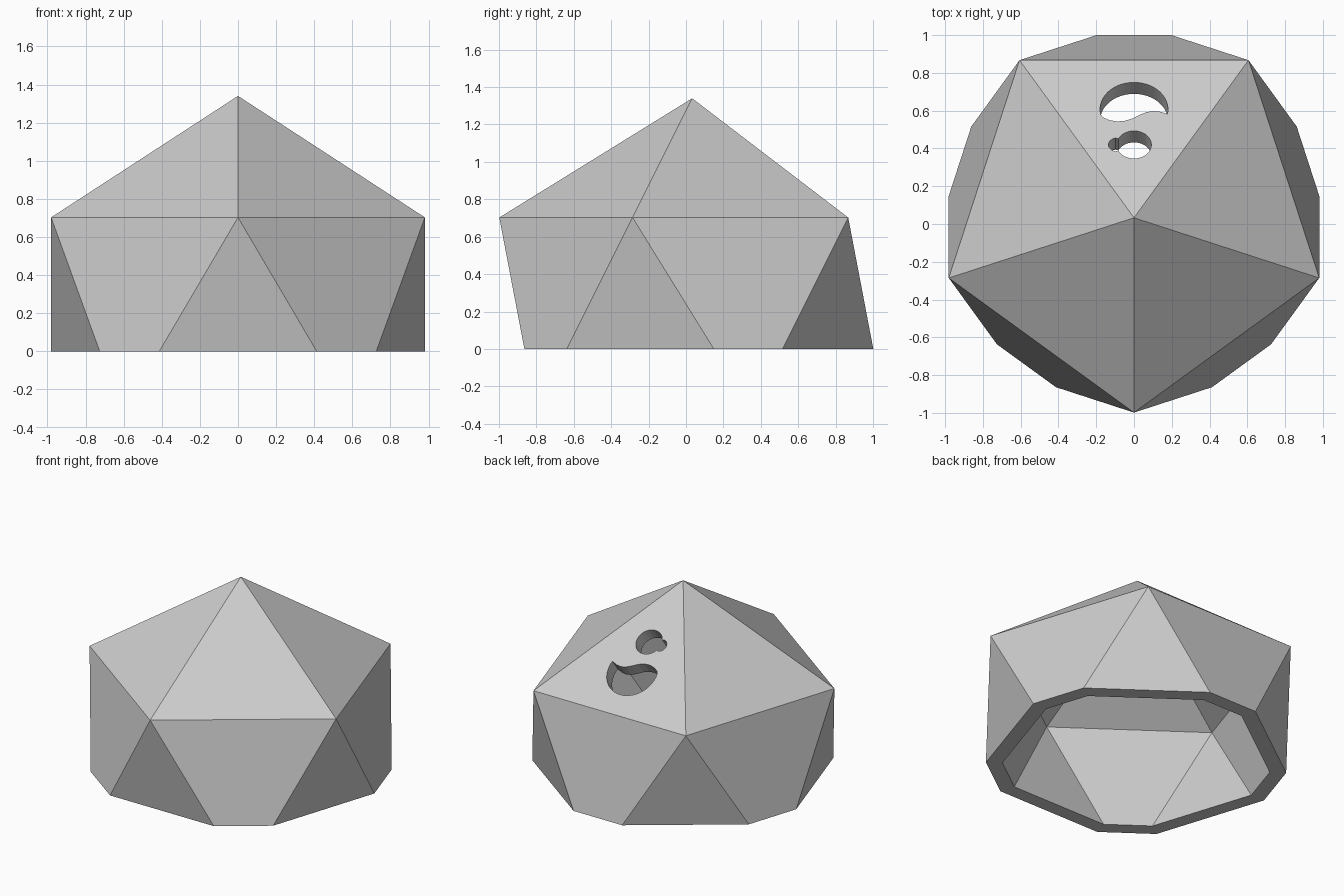
import bpy, bmesh
from math import cos, sin, radians, sqrt
from mathutils import Vector

cube = bpy.data.objects.get("Cube")
if cube:
    bpy.data.objects.remove(cube, do_unlink=True)

RADIUS, INNER = 1.153, 0.89
CENTRE = Vector((0, 0.033, 0.187))
APEX = CENTRE + Vector((0, 0, RADIUS))


def ring_point(angle, side, scale):
    """Icosahedron corner on the upper (side 1) or lower (side -1) ring."""
    a = radians(angle)
    return CENTRE + Vector((2 * cos(a), 2 * sin(a), side)) * (RADIUS * scale / sqrt(5))


# Square direction of the back roof facet, and the wall depth there
BACK = 2
NORMAL = (ring_point(54, 1, 1) - APEX).cross(ring_point(126, 1, 1) - APEX).normalized()
DEPTH = (1 - INNER) * (APEX - CENTRE).dot(NORMAL)


def arc(x, y, r, start, end, steps):
    """Plan view of an arc lying on the sloped facet."""
    angles = [radians(start + (end - start) * i / steps) for i in range(steps + 1)]
    return [(x + r * cos(a), y + r * NORMAL.z * sin(a)) for a in angles]


# Large hole: half disc with a wavy lower edge
wave = [(-0.165, 0.565), (-0.13, 0.55), (-0.09, 0.543), (-0.05, 0.546), (-0.01, 0.558),
        (0.03, 0.578), (0.065, 0.592), (0.1, 0.598), (0.14, 0.594)]
wavy_hole = arc(0, 0.607, 0.18, -10, 190, 28) + wave

# Small hole: disc with a little lobe on its right side
round_hole = arc(0, 0.42, 0.092, -155, 155, 32) + arc(-0.09, 0.42, 0.045, 100, 260, 12)

bm = bmesh.new()


def hole_loop(outline, depth):
    """Outline laid on the back facet, sunk square to it by depth."""
    slope = NORMAL.y / NORMAL.z
    return [bm.verts.new(Vector((x, y, APEX.z - (y - APEX.y) * slope)) - NORMAL * depth)
            for x, y in outline]


def loop_edges(loop):
    return [bm.edges.get((loop[i - 1], loop[i])) or bm.edges.new((loop[i - 1], loop[i]))
            for i in range(len(loop))]


def join(loop_a, loop_b):
    """Wall of quads between two matching loops."""
    for i in range(len(loop_a)):
        bm.faces.new((loop_a[i - 1], loop_b[i - 1], loop_b[i], loop_a[i]))


def skin(scale, depth):
    """One icosahedral skin open at the ground; returns its open loops."""
    top = bm.verts.new(CENTRE + (APEX - CENTRE) * scale)
    ring, feet = [], []
    for k in range(5):
        angle = 72 * k - 90
        corner = ring_point(angle, 1, scale)
        ring.append(bm.verts.new(corner))
        for turn in (-36, 36):
            low = ring_point(angle + turn, -1, scale)
            feet.append(bm.verts.new(corner.lerp(low, corner.z / (corner.z - low.z))))
    holes = [hole_loop(outline, depth) for outline in (wavy_hole, round_hole)]
    for k in range(5):
        n = (k + 1) % 5
        bm.faces.new((ring[k], feet[2 * k], feet[2 * k + 1]))
        bm.faces.new((ring[k], feet[2 * k + 1], feet[2 * n], ring[n]))
        if k != BACK:
            bm.faces.new((top, ring[k], ring[n]))
    # Pierced back roof facet
    edges = loop_edges([top, ring[BACK], ring[BACK + 1]])
    for hole in holes:
        edges += loop_edges(hole)
    bmesh.ops.triangle_fill(bm, edges=edges, use_beauty=True, normal=NORMAL)
    return [feet] + holes


# Ground rim and hole walls tie the two skins together
for outer_loop, inner_loop in zip(skin(1, 0), skin(INNER, DEPTH)):
    join(outer_loop, inner_loop)
bmesh.ops.recalc_face_normals(bm, faces=bm.faces[:])

mesh = bpy.data.meshes.new("dome_shell")
bm.to_mesh(mesh)
bm.free()

grey = bpy.data.materials.new("light_grey")
grey.use_nodes = True
colour = (0.6, 0.6, 0.6, 1)
grey.diffuse_color = colour
grey.node_tree.nodes["Principled BSDF"].inputs["Base Color"].default_value = colour
mesh.materials.append(grey)

dome = bpy.data.objects.new("dome_shell", mesh)
bpy.context.scene.collection.objects.link(dome)
